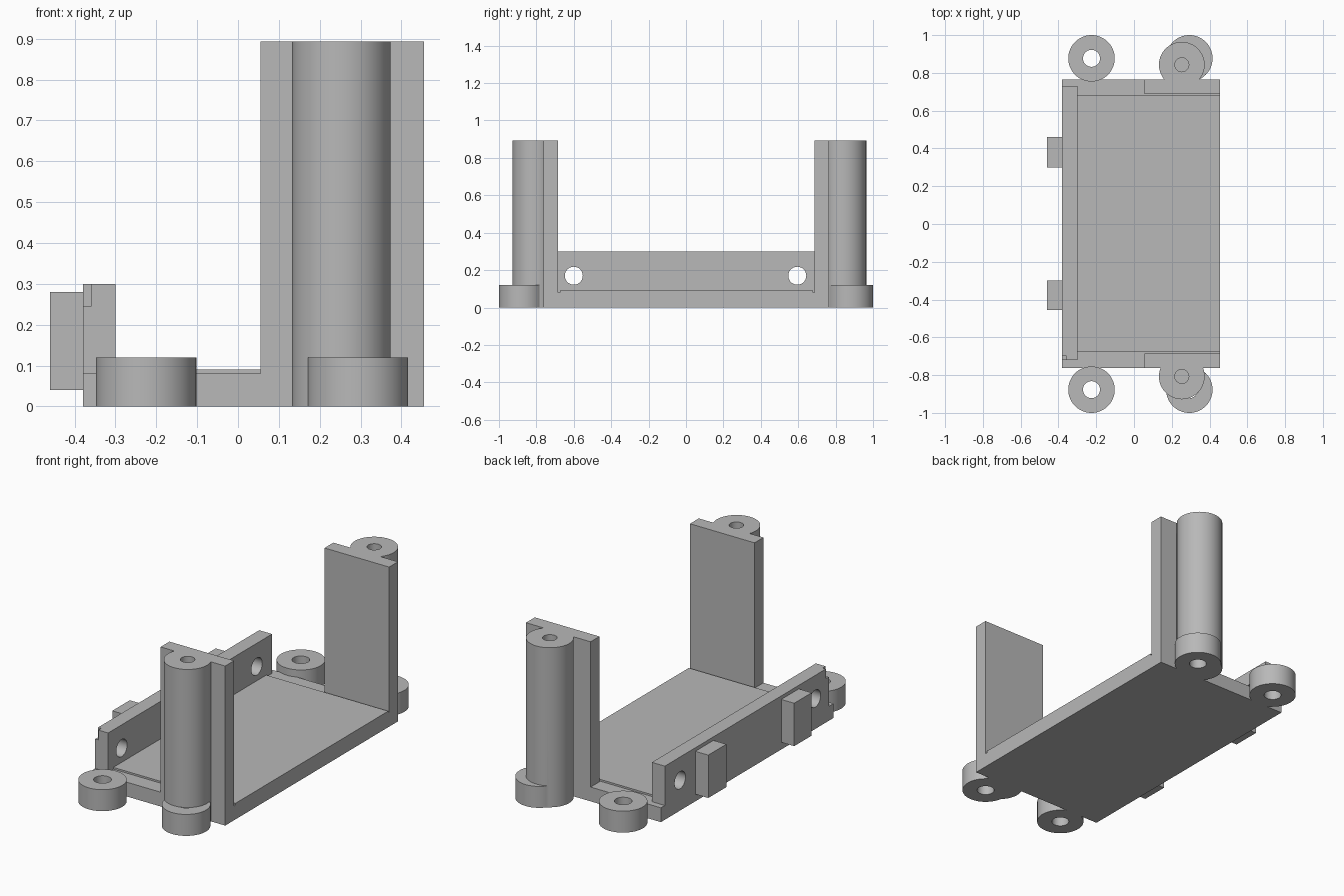
import bpy, math

cube = bpy.data.objects.get("Cube")
if cube:
    bpy.data.objects.remove(cube, do_unlink=True)

grey = bpy.data.materials.new("plain grey")
grey.use_nodes = True
grey.diffuse_color = (0.48, 0.48, 0.48, 1)
grey.node_tree.nodes["Principled BSDF"].inputs["Base Color"].default_value = (0.48, 0.48, 0.48, 1)


def box(name, x0, x1, y0, y1, z0, z1):
    """Axis-aligned block between two corners."""
    bpy.ops.mesh.primitive_cube_add(size=1, location=((x0 + x1) / 2, (y0 + y1) / 2, (z0 + z1) / 2))
    ob = bpy.context.object
    ob.name = name
    ob.scale = (x1 - x0, y1 - y0, z1 - z0)
    bpy.ops.object.transform_apply(location=False, rotation=False, scale=True)
    ob.data.materials.append(grey)
    return ob


def rod(name, x, y, r, z0, z1):
    """Upright cylinder."""
    bpy.ops.mesh.primitive_cylinder_add(vertices=64, radius=r, depth=z1 - z0, location=(x, y, (z0 + z1) / 2))
    ob = bpy.context.object
    ob.name = name
    ob.data.materials.append(grey)
    return ob


def combine(target, other, operation):
    """Apply a boolean and discard the second object."""
    mod = target.modifiers.new("join", 'BOOLEAN')
    mod.operation, mod.solver, mod.object = operation, 'EXACT', other
    bpy.context.view_layer.objects.active = target
    bpy.ops.object.modifier_apply(modifier=mod.name)
    bpy.data.objects.remove(other, do_unlink=True)


def smooth(ob):
    bpy.ops.object.select_all(action='DESELECT')
    ob.select_set(True)
    bpy.context.view_layer.objects.active = ob
    bpy.ops.object.shade_smooth_by_angle(angle=math.radians(30))


# Base plate with a slightly raised floor
box("base_plate", -0.38, 0.455, -0.763, 0.765, 0, 0.08)
box("raised_floor", -0.30, 0.455, -0.674, 0.679, 0.08, 0.09)

# Side rail with two cross holes and a small corner notch
rail = box("side_rail", -0.38, -0.30, -0.72, 0.73, 0.08, 0.30)
for y in (-0.60, 0.595):
    cutter = rod("hole_cutter", -0.34, y, 0.048, 0.07, 0.27)
    cutter.rotation_euler = (0, math.pi / 2, 0)
    bpy.context.view_layer.update()
    combine(rail, cutter, 'DIFFERENCE')
combine(rail, box("notch_cutter", -0.40, -0.36, -0.75, -0.695, 0.245, 0.35), 'DIFFERENCE')
smooth(rail)

# Tabs on the outside of the rail
box("front_tab", -0.46, -0.38, -0.455, -0.30, 0.04, 0.28)
box("back_tab", -0.46, -0.38, 0.30, 0.46, 0.04, 0.28)

# Tall end walls
box("front_wall", 0.055, 0.455, -0.763, -0.685, 0.08, 0.893)
box("back_wall", 0.055, 0.455, 0.687, 0.765, 0.08, 0.893)

# Screw bosses and pillars at both ends
for end, boss_y, pillar_y in (("front", -0.877, -0.807), ("back", 0.877, 0.843)):
    boss = rod(end + "_screw_boss", -0.225, boss_y, 0.123, 0, 0.12)
    combine(boss, rod("cutter", -0.225, boss_y, 0.045, -0.1, 0.2), 'DIFFERENCE')
    smooth(boss)

    pillar = rod(end + "_pillar", 0.253, pillar_y, 0.121, 0, 0.893)
    combine(pillar, rod("foot", 0.293, boss_y, 0.123, 0, 0.12), 'UNION')
    combine(pillar, rod("cutter", 0.293, boss_y, 0.045, -0.1, 0.12), 'DIFFERENCE')
    combine(pillar, rod("cutter", 0.253, pillar_y, 0.037, 0.6, 1.0), 'DIFFERENCE')
    smooth(pillar)
